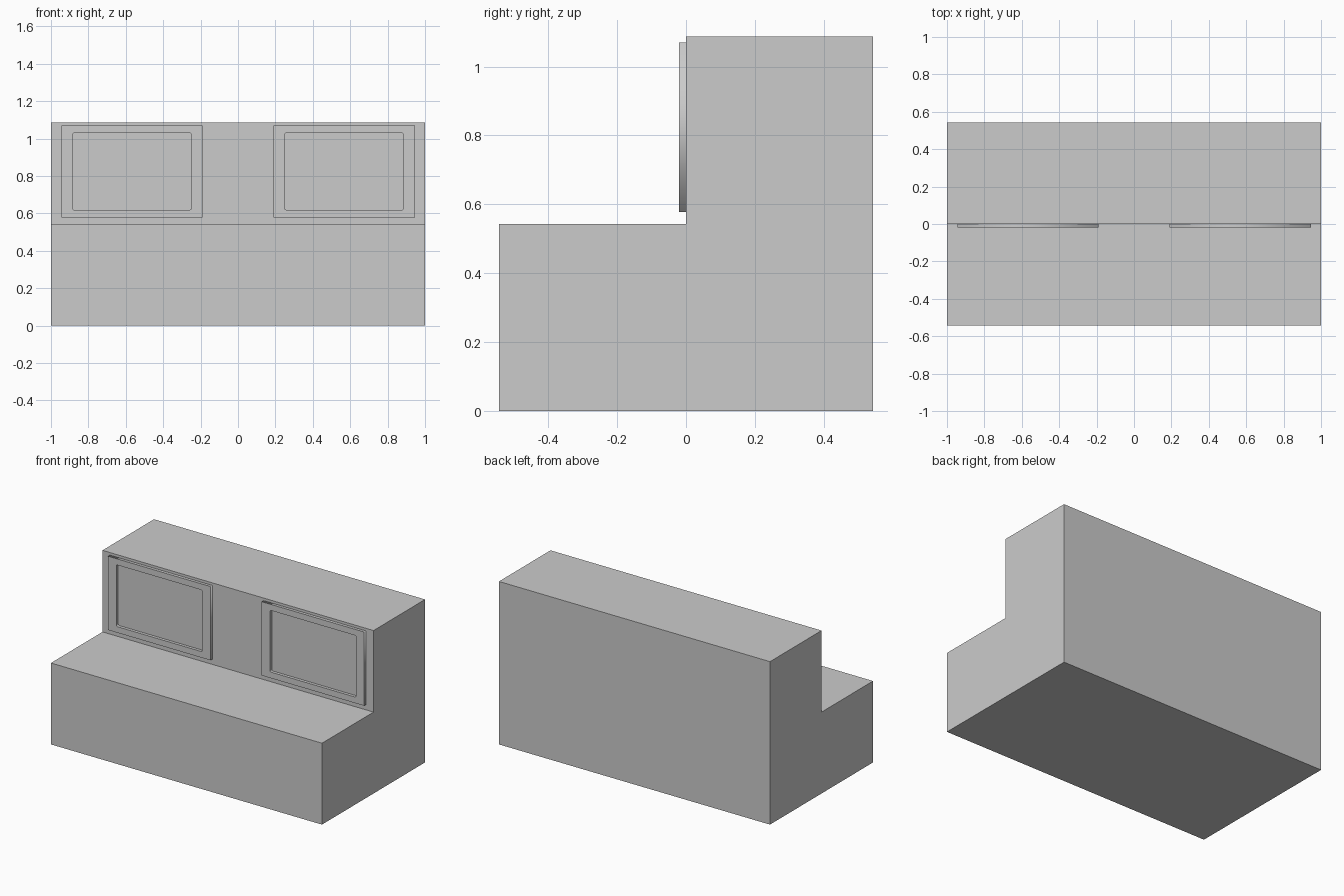
import bpy, bmesh
from math import cos, sin, pi

if "Cube" in bpy.data.objects:
    bpy.data.objects.remove(bpy.data.objects["Cube"])

HALF = 0.543            # half depth, also the step height
HEIGHT = 1.087
FRAME_DEPTH = 0.02


def rounded_rect(w, h, r=0.0, steps=3):
    """Outline of a w x h rectangle centred on the origin."""
    if r == 0:
        return [(sx * w / 2, sy * h / 2) for sx, sy in ((1, 1), (-1, 1), (-1, -1), (1, -1))]
    pts = []
    for k, (sx, sy) in enumerate(((1, 1), (-1, 1), (-1, -1), (1, -1))):
        for i in range(steps + 1):
            a = (k + i / steps) * pi / 2
            pts.append((sx * (w / 2 - r) + r * cos(a), sy * (h / 2 - r) + r * sin(a)))
    return pts


def add_frame(name, x):
    """Flat frame with a softened opening, fixed to the upright face."""
    cu = bpy.data.curves.new(name, 'CURVE')
    cu.dimensions = '2D'
    cu.fill_mode = 'BOTH'
    cu.extrude = FRAME_DEPTH / 2
    for outline in (rounded_rect(0.756, 0.492), rounded_rect(0.634, 0.411, 0.008)):
        sp = cu.splines.new('POLY')
        sp.points.add(len(outline) - 1)
        for p, (u, v) in zip(sp.points, outline):
            p.co = (u, v, 0, 1)
        sp.use_cyclic_u = True
    ob = bpy.data.objects.new(name, cu)
    ob.location = (x, -FRAME_DEPTH / 2, 0.824)
    ob.rotation_euler = (pi / 2, 0, 0)
    bpy.context.collection.objects.link(ob)
    bpy.ops.object.select_all(action='DESELECT')
    ob.select_set(True)
    bpy.context.view_layer.objects.active = ob
    bpy.ops.object.convert(target='MESH')


# Stepped body: L-shaped side profile extruded along x
profile = [(-HALF, 0), (HALF, 0), (HALF, HEIGHT), (0, HEIGHT), (0, HALF), (-HALF, HALF)]
bm = bmesh.new()
side = bm.faces.new([bm.verts.new((-1, y, z)) for y, z in profile])
ext = bmesh.ops.extrude_face_region(bm, geom=[side], use_keep_orig=True)
bmesh.ops.translate(bm, vec=(2, 0, 0),
                    verts=[g for g in ext['geom'] if isinstance(g, bmesh.types.BMVert)])
bmesh.ops.recalc_face_normals(bm, faces=bm.faces)
mesh = bpy.data.meshes.new("stepped_body")
bm.to_mesh(mesh)
bm.free()
bpy.context.collection.objects.link(bpy.data.objects.new("stepped_body", mesh))

# Pair of frames on the upright face
for label, x in (("left", -0.567), ("right", 0.567)):
    add_frame(label + "_frame", x)
